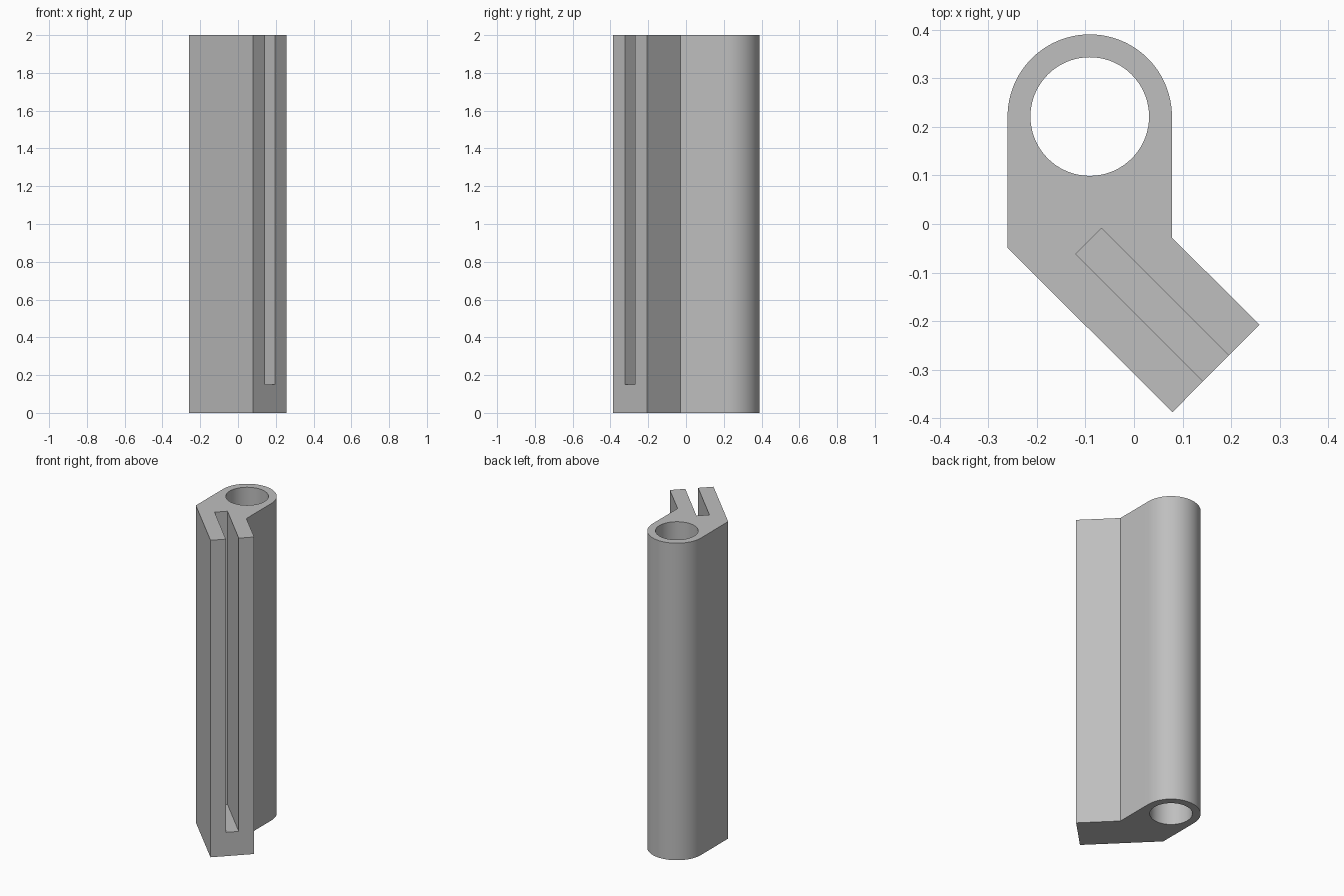
import bpy
import bmesh
from math import cos, sin, pi, radians

cube = bpy.data.objects.get("Cube")
if cube:
    bpy.data.objects.remove(cube, do_unlink=True)

HEIGHT = 2.0
CX, CY = -0.091, 0.221        # tube axis
OUTER, BORE = 0.169, 0.122    # tube radii
SLOT_FLOOR = 0.15

grey = bpy.data.materials.new("plain grey")
grey.use_nodes = True
colour = (0.52, 0.52, 0.52, 1)
grey.diffuse_color = colour
grey.node_tree.nodes["Principled BSDF"].inputs["Base Color"].default_value = colour


def arc(radius, start, end, steps):
    """Points on a circle about the tube axis, both ends included."""
    angles = [start + (end - start) * i / steps for i in range(steps + 1)]
    return [(CX + radius * cos(a), CY + radius * sin(a)) for a in angles]


def prism(name, outline, bottom, top):
    """Extrude a flat outline upward."""
    bm = bmesh.new()
    face = bm.faces.new([bm.verts.new((x, y, bottom)) for x, y in outline])
    new = bmesh.ops.extrude_face_region(bm, geom=[face])["geom"]
    verts = [v for v in new if isinstance(v, bmesh.types.BMVert)]
    bmesh.ops.translate(bm, verts=verts, vec=(0, 0, top - bottom))
    bmesh.ops.recalc_face_normals(bm, faces=bm.faces)
    mesh = bpy.data.meshes.new(name)
    bm.to_mesh(mesh)
    bm.free()
    mesh.materials.append(grey)
    obj = bpy.data.objects.new(name, mesh)
    bpy.context.collection.objects.link(obj)
    return obj


# Body: rounded back, straight sides, arm angled to the front left
arm = [(CX - OUTER, -0.049), (0.079, -0.387), (0.258, -0.207), (CX + OUTER, -0.028)]
body = prism("hinge_body", arc(OUTER, 0, pi, 48) + arm, 0, HEIGHT)

# Cutters: round bore right through, and a slot along the arm with a floor
bore = prism("bore_cutter", arc(BORE, 0, 2 * pi, 72)[:-1], -0.1, HEIGHT + 0.1)
slot_outline = [(-0.120, -0.062), (-0.067, -0.009), (0.294, -0.370), (0.241, -0.423)]
slot = prism("slot_cutter", slot_outline, SLOT_FLOOR, HEIGHT + 0.1)

bpy.ops.object.select_all(action="DESELECT")
body.select_set(True)
bpy.context.view_layer.objects.active = body
for cutter in (bore, slot):
    cutter.hide_render = True
    mod = body.modifiers.new(cutter.name, "BOOLEAN")
    mod.operation = "DIFFERENCE"
    mod.solver = "EXACT"
    mod.object = cutter
    bpy.ops.object.modifier_apply(modifier=mod.name)
    bpy.data.objects.remove(cutter, do_unlink=True)

bpy.ops.object.shade_smooth_by_angle(angle=radians(30))
